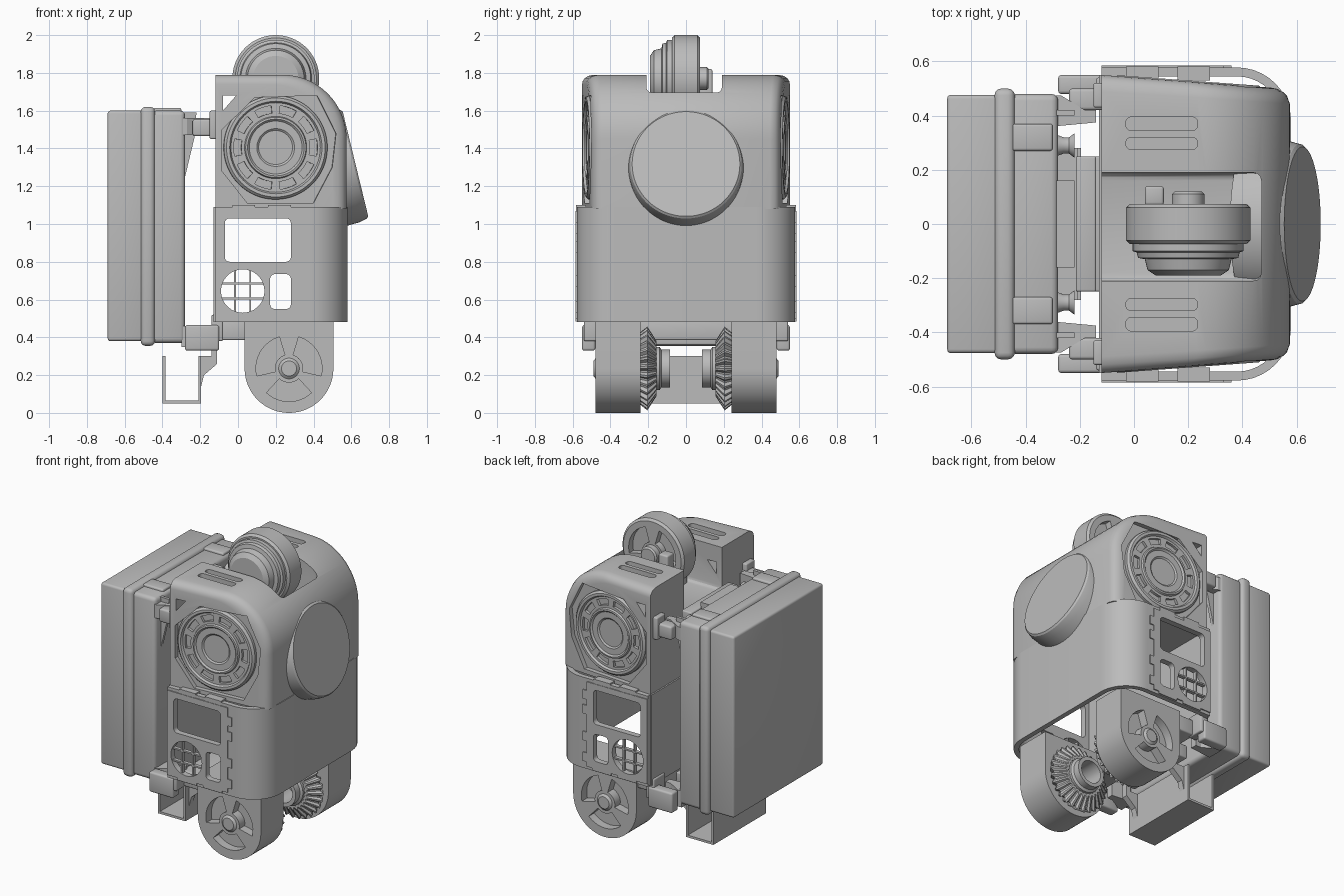
import bpy, bmesh
from math import sin, cos, pi, radians
from mathutils import Vector, Matrix

if "Cube" in bpy.data.objects:
    bpy.data.objects.remove(bpy.data.objects["Cube"])

grey = bpy.data.materials.new("plain_grey")
grey.use_nodes = True
grey.diffuse_color = (0.5, 0.5, 0.5, 1)
grey.node_tree.nodes["Principled BSDF"].inputs["Base Color"].default_value = (0.5, 0.5, 0.5, 1)


def finish(name, bm):
    bmesh.ops.recalc_face_normals(bm, faces=bm.faces)
    mesh = bpy.data.meshes.new(name)
    bm.to_mesh(mesh)
    bm.free()
    mesh.materials.append(grey)
    ob = bpy.data.objects.new(name, mesh)
    bpy.context.collection.objects.link(ob)
    return ob


def loft(name, rings, closed=False):
    """Skin a list of equal-length point rings."""
    bm = bmesh.new()
    rows = [[bm.verts.new(p) for p in ring] for ring in rings]
    n = len(rows[0])
    pairs = list(zip(rows, rows[1:])) + ([(rows[-1], rows[0])] if closed else [])
    for a, b in pairs:
        for i in range(n):
            j = (i + 1) % n
            bm.faces.new((a[i], a[j], b[j], b[i]))
    if not closed:
        bm.faces.new(rows[0])
        bm.faces.new(rows[-1])
    return finish(name, bm)


def prism(name, pts, lo, hi, axis="y"):
    put = {"x": lambda p, h: (h, p[0], p[1]),
           "y": lambda p, h: (p[0], h, p[1]),
           "z": lambda p, h: (p[0], p[1], h)}[axis]
    return loft(name, [[put(p, h) for p in pts] for h in (lo, hi)])


def lathe(name, profile, origin, direction, closed=False, seg=64, tooth=0):
    """Turn (radius, height) points about a direction; tooth notches alternate points."""
    m = Matrix.Translation(origin) @ Vector(direction).to_track_quat("Z", "Y").to_matrix().to_4x4()
    rings = []
    for r, h in profile:
        ring = []
        for i in range(seg):
            q = r * (1 - tooth * (i // 2 % 2))
            ring.append(m @ Vector((q * cos(2 * pi * i / seg), q * sin(2 * pi * i / seg), h)))
        rings.append(ring)
    return loft(name, rings, closed)


def box(name, x, y, z, bevel=0.0):
    bm = bmesh.new()
    lo, hi = Vector((x[0], y[0], z[0])), Vector((x[1], y[1], z[1]))
    m = Matrix.Translation((lo + hi) / 2) @ Matrix.Diagonal(hi - lo).to_4x4()
    bmesh.ops.create_cube(bm, size=1, matrix=m)
    if bevel:
        bmesh.ops.bevel(bm, geom=bm.edges[:], offset=bevel, segments=3, profile=0.5, affect="EDGES")
    return finish(name, bm)


def span(s, a, b):
    return tuple(sorted((s * a, s * b)))


def arc(cx, cz, r, a0, a1, n=10):
    return [(cx + r * cos(radians(a0 + (a1 - a0) * i / n)),
             cz + r * sin(radians(a0 + (a1 - a0) * i / n))) for i in range(n + 1)]


def sector(cx, cz, r0, r1, mid, half):
    return arc(cx, cz, r0, mid - half, mid + half) + arc(cx, cz, r1, mid + half, mid - half)


def round_rect(x0, x1, z0, z1, r=0.025):
    return (arc(x1 - r, z1 - r, r, 0, 90, 4) + arc(x0 + r, z1 - r, r, 90, 180, 4)
            + arc(x0 + r, z0 + r, r, 180, 270, 4) + arc(x1 - r, z0 + r, r, 270, 360, 4))


def cut(ob, *cutters):
    for c in cutters:
        c.hide_render = True
        mod = ob.modifiers.new("cut", "BOOLEAN")
        mod.operation, mod.solver, mod.object = "DIFFERENCE", "EXACT", c
        with bpy.context.temp_override(object=ob, active_object=ob):
            bpy.ops.object.modifier_apply(modifier=mod.name)
        bpy.data.objects.remove(c)


# Head: rounded hood, narrowing slightly towards its face
rings = []
angles = [-90, -70, -50, -30, 0, 0, 30, 50, 70, 90]
for i, a in enumerate(angles):
    side = -1 if i < 5 else 1
    inset = 1 - cos(radians(a))
    y = side * 0.49 + 0.06 * sin(radians(a))
    xm, zt = 0.575 - 0.07 * inset, 1.79 - 0.05 * inset
    ring = [(-0.12, 1.08), (-0.12, zt)] + arc(xm - 0.34, zt - 0.34, 0.34, 90, 0, 16) + [(xm, 1.08)]
    rings.append([(px, y * (1 - 0.135 * (px + 0.12)), pz) for px, pz in ring])
head = loft("head", rings)
cut(head, box("slot", (-0.3, 0.47), (-0.21, 0.19), (1.5, 2), 0.03),
    prism("corner", [(-0.08, 1.68), (-0.01, 1.68), (-0.08, 1.6)], -1, 1))
for s in (-1, 1):
    for y0, y1 in ((0.275, 0.32), (0.345, 0.395)):
        cut(head, prism("vent", round_rect(-0.03, 0.235, *span(s, y0, y1), 0.02), 1.76, 2, "z"))

# Side speakers in octagonal recesses
octagon = [(-0.11, 1.67), (0.22, 1.68), (0.32, 1.48), (0.3, 1.3),
           (0.2, 1.11), (-0.15, 1.11), (-0.285, 1.28), (-0.285, 1.5)]
for s in (-1, 1):
    tilt = Matrix.Translation((0.2, s * 0.526, 0)) @ Matrix.Rotation(-s * 0.074, 4, "Z")
    recess = prism("recess", octagon, s * 0.1, -s * 0.03)
    recess.data.transform(tilt)
    cut(head, recess)
    speaker = lathe("speaker", [(0.275, -0.04), (0.275, -0.01), (0.262, 0.004), (0.245, 0.004),
                                (0.237, -0.01), (0.165, -0.01), (0.16, 0.002), (0.15, 0.004),
                                (0.14, -0.006), (0.1, -0.006), (0.09, -0.014), (0.01, -0.014)],
                    (0, 0, 1.405), (0, s, 0))
    for k in range(10):
        cut(speaker, prism("speaker_slot", sector(0, 1.405, 0.182, 0.222, 36 * k, 12), -s * 0.028, s * 0.1))
    speaker.data.transform(tilt)

# Round tilted face plate
lathe("face_plate", [(0.31, -0.2), (0.305, -0.05), (0.295, -0.01), (0.285, 0), (0.01, 0)],
      (0.622, 0, 1.318), (0.97, 0, 0.236), seg=96)

# Lower body: U-shaped wall with windows and round vents
outer = [(-0.12, -0.578)] + arc(0.38, -0.378, 0.2, -90, 0) + arc(0.38, 0.378, 0.2, 0, 90) + [(-0.12, 0.578)]
inner = [(-0.12, 0.545)] + arc(0.38, 0.378, 0.167, 90, 0) + arc(0.38, -0.378, 0.167, 0, -90) + [(-0.12, -0.545)]
body = prism("body_shell", outer + inner, 0.48, 1.09, "z")
openings = [round_rect(-0.07, 0.28, 0.8, 1.03), round_rect(0.17, 0.28, 0.55, 0.735),
            arc(0.025, 0.645, 0.115, 0, 350, 35)]
tabs = [(0.33, 0.5)]
for z in (0.56, 0.7, 0.88, 0.98):
    tabs += [(0.33, z - 0.03), (0.36, z - 0.03), (0.36, z + 0.03), (0.33, z + 0.03)]
for s in (-1, 1):
    panel = prism("side_panel", [(-0.12, 0.5)] + tabs + [(0.33, 1.07), (-0.12, 1.07)], s * 0.57, s * 0.585)
    cut(panel, *[prism("opening", o, -1, 1) for o in openings])
    for d in (-0.04, 0.04):
        box("vent_bar", (0.02 + d, 0.03 + d), span(s, 0.55, 0.575), (0.535, 0.755))
        box("vent_bar", (-0.085, 0.135), span(s, 0.55, 0.575), (0.64 + d, 0.65 + d))
    for x in (0.03, 0.22):
        box("seam_clip", (x - 0.06, x + 0.06), span(s, 0.53, 0.582), (1.07, 1.1))
        box("bottom_clip", (x - 0.07, x + 0.07), span(s, 0.57, 0.585), (0.485, 0.51))
cut(body, *[prism("opening", o, -1, 1) for o in openings])
box("back_plate", (-0.13, -0.1), (-0.55, 0.55), (0.48, 1.09))
box("base_plate", (-0.1, 0.06), (-0.46, 0.46), (0.385, 0.49), 0.01)


# Three-lobed wheel face cutters
def lobes(x, z, y0, y1):
    return [prism("lobe", sector(x, z, 0.075, 0.175, a, 43), y0, y1) for a in (30, 150, 270)]


# Drive wheels with bevel gears
for s in (-1, 1):
    legs = [(0.505, 0.5)] + arc(0.27, 0.235, 0.235, 0, -180, 32) + [(0.035, 0.5)]
    wheel = prism("wheel_housing", legs, s * 0.24, s * 0.478)
    cut(wheel, *lobes(0.27, 0.235, s * 0.42, s * 0.6))
    lathe("wheel_hub", [(0.055, 0.42), (0.055, 0.478), (0.04, 0.49), (0.01, 0.49)],
          (0.27, 0, 0.235), (0, s, 0), seg=32)
    lathe("bevel_gear", [(0.19, 0.245), (0.222, 0.205), (0.145, 0.155), (0.12, 0.155), (0.12, 0.245)],
          (0.27, 0, 0.235), (0, s, 0), closed=True, seg=112, tooth=0.1)
    lathe("gear_shaft", [(0.1, 0.25), (0.1, 0.17), (0.115, 0.16), (0.115, 0.14), (0.1, 0.13), (0.1, 0.085),
                         (0.075, 0.085), (0.075, 0.25)], (0.27, 0, 0.235), (0, s, 0), closed=True)

# Top wheel and its side discs
top_wheel = lathe("top_wheel", [(0.01, -0.074), (0.215, -0.074), (0.23, -0.06), (0.23, 0.06),
                                (0.215, 0.074), (0.01, 0.074)], (0.2, 0, 1.77), (0, 1, 0), seg=80)
cut(top_wheel, *lobes(0.2, 1.77, 0.03, 0.3))
lathe("top_wheel_disc", [(0.205, 0.06), (0.205, 0.1), (0.19, 0.105), (0.185, 0.125), (0.16, 0.13),
                         (0.15, 0.17), (0.12, 0.19), (0.01, 0.19)], (0.2, 0, 1.77), (0, -1, 0))
lathe("top_wheel_hub", [(0.06, 0), (0.06, 0.11), (0.05, 0.12), (0.01, 0.12)], (0.2, 0, 1.77), (0, 1, 0), seg=32)
box("top_wheel_post", (0.04, 0.11), (0.07, 0.14), (1.5, 1.82), 0.01)
box("top_wheel_support", (0.12, 0.28), (-0.19, -0.1), (1.48, 1.72), 0.01)

# Backpack: two shells with a raised seam
box("pack_rear", (-0.69, -0.5), (-0.477, 0.477), (0.38, 1.6), 0.015)
box("pack_seam", (-0.515, -0.44), (-0.5, 0.5), (0.355, 1.62), 0.025)
box("pack_front", (-0.46, -0.28), (-0.48, 0.48), (0.37, 1.6), 0.025)
slope = [(-0.29, 1.59), (-0.22, 1.59), (-0.23, 1.46), (-0.28, 1.25), (-0.29, 1.25)]
prism("pack_spine", slope, -0.16, 0.16)

# Brackets joining backpack and body
box("cross_plate", (-0.215, -0.14), (-0.25, 0.25), (1.47, 1.55), 0.008)
box("lower_cross_plate", (-0.215, -0.1), (-0.25, 0.25), (0.36, 0.45), 0.008)
for s in (-1, 1):
    lathe("pack_peg", [(0.045, -0.3), (0.03, -0.26), (0.03, -0.24), (0.045, -0.22)],
          (0, s * 0.29, 1.51), (1, 0, 0), seg=24)
    box("pack_tab", (-0.45, -0.3), span(s, 0.27, 0.37), (1.55, 1.615), 0.01)
    wing = [(-0.3, s * 0.475), (-0.27, s * 0.475), (-0.18, s * 0.42), (-0.14, s * 0.42),
            (-0.14, s * 0.375), (-0.3, s * 0.36)]
    prism("pack_wing", wing, 1.47, 1.56, "z")
    prism("lower_wing", wing, 0.35, 0.46, "z")
    prism("wing_web", slope, s * 0.4, s * 0.42)
    box("upper_clamp", (-0.24, -0.11), span(s, 0.42, 0.5), (1.465, 1.555), 0.012)
    box("clamp_rib", (-0.15, -0.11), span(s, 0.43, 0.52), (1.45, 1.6), 0.008)
    box("lower_clamp", (-0.28, -0.1), span(s, 0.48, 0.55), (0.33, 0.465), 0.012)
    box("clamp_link", (-0.14, -0.08), span(s, 0.42, 0.54), (0.38, 0.52), 0.008)
    # Tray hangers
    prism("tray_hanger", [(-0.2, 0.12), (-0.18, 0.2), (-0.11, 0.26), (-0.11, 0.4), (-0.14, 0.4),
                          (-0.14, 0.3), (-0.2, 0.3)], s * 0.2, s * 0.24)

# Hanging tray
tray = [(-0.4, 0.3), (-0.4, 0.05), (-0.195, 0.05), (-0.195, 0.3), (-0.21, 0.3),
        (-0.21, 0.065), (-0.385, 0.065), (-0.385, 0.3)]
prism("tray", tray, -0.28, 0.28)

# Smooth shading with sharp edges kept
bpy.ops.object.select_all(action="DESELECT")
for ob in bpy.context.collection.objects:
    if ob.type == "MESH":
        ob.select_set(True)
        bpy.context.view_layer.objects.active = ob
bpy.ops.object.shade_smooth_by_angle(angle=radians(30))
